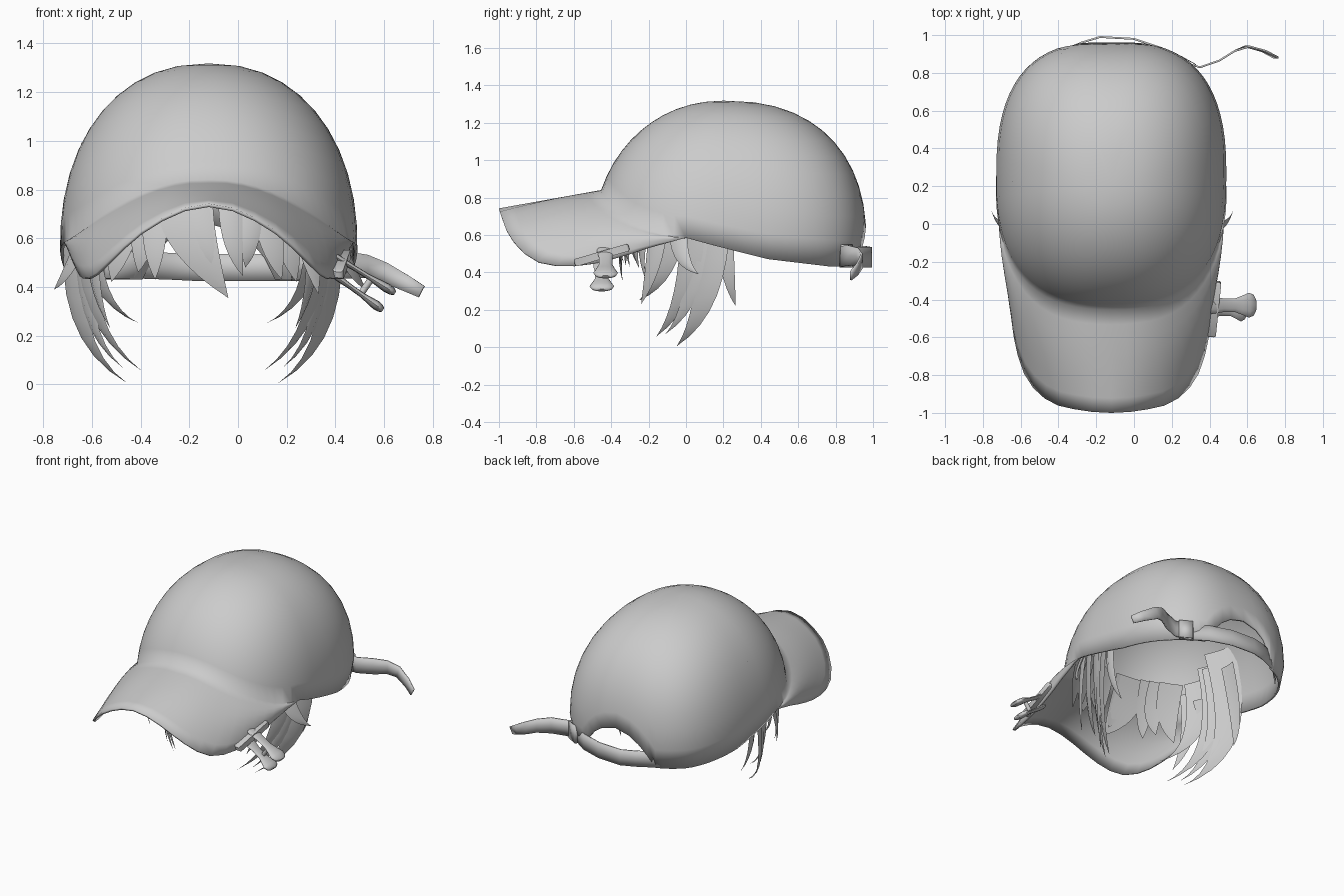
import bpy, bmesh, math
from mathutils import Vector

if "Cube" in bpy.data.objects:
    bpy.data.objects.remove(bpy.data.objects["Cube"])

grey = bpy.data.materials.new("plain grey")
grey.diffuse_color = (0.6, 0.6, 0.6, 1)
grey.use_nodes = True
grey.node_tree.nodes["Principled BSDF"].inputs["Base Color"].default_value = grey.diffuse_color
CX, APEX = -0.12, 1.318


def finish(name, bm, thick=0.0, angle=50):
    bmesh.ops.remove_doubles(bm, verts=bm.verts, dist=0.0005)
    bmesh.ops.recalc_face_normals(bm, faces=bm.faces)
    me = bpy.data.meshes.new(name)
    bm.to_mesh(me)
    bm.free()
    ob = bpy.data.objects.new(name, me)
    bpy.context.collection.objects.link(ob)
    me.materials.append(grey)
    bpy.ops.object.select_all(action='DESELECT')
    ob.select_set(True)
    bpy.context.view_layer.objects.active = ob
    bpy.ops.object.shade_smooth_by_angle(angle=math.radians(angle))
    if thick:
        m = ob.modifiers.new("thickness", 'SOLIDIFY')
        m.thickness, m.offset = thick, -1
    return ob


def skin(bm, rows, closed=False):
    """Join rows of points with quads."""
    vs = [[bm.verts.new(p) for p in r] for r in rows]
    for a, b in zip(vs, vs[1:]):
        n = len(a)
        for i in range(n if closed else n - 1):
            j = (i + 1) % n
            bm.faces.new((a[i], a[j], b[j], b[i]))
    return vs


def along(pts, u):
    """Point at length fraction u of a polyline."""
    pts = [Vector(p) for p in pts]
    lens = [(b - a).length for a, b in zip(pts, pts[1:])]
    d = max(0, min(1, u)) * sum(lens)
    for a, b, l in zip(pts, pts[1:], lens):
        if d <= l + 1e-9:
            return a.lerp(b, d / l)
        d -= l
    return pts[-1]


def interp(table, x):
    for (x0, y0), (x1, y1) in zip(table, table[1:]):
        if x <= x1:
            return y0 + (y1 - y0) * max(0, (x - x0) / (x1 - x0))
    return table[-1][1]


# crown shape: rounded plan, squarer at the back and near the rim
FRONT_N, REAR_N = 2.3, 2.75


def plan(t, f=1.0):
    c, s = math.cos(t), math.sin(t)
    n = 2 + ((REAR_N if s > 0 else FRONT_N) - 2) * min(1, f) ** 1.5
    x = 0.612 * math.copysign(abs(c) ** (2 / n), c)
    y = (0.765 if s > 0 else 0.70) * math.copysign(abs(s) ** (2 / n), s)
    return x, y


def dome(t, z):
    s = (z - 0.55) / (APEX - 0.55)
    n = 2.2 + (0.15 if math.sin(t) > 0 else 0.12) * math.sin(t)
    f = max(0, 1 - s ** n) ** (1 / n) if s > 0 else 1 + 0.2 * s
    x, y = plan(t, f)
    return Vector((CX + x * f, 0.2 + y * f, z))


def rim(t):
    x, y = plan(t)
    y += 0.2
    if y < 0:
        return 0.585 + 0.255 * (y / 0.5) ** 2
    z = interp([(0, .585), (.2, .53), (.45, .47), (.8, .43), (1, .43)], y)
    if y > 0.6 and abs(x) < 0.27:      # half-moon opening at the back
        z += 0.23 * math.cos(math.pi / 2 * x / 0.27) ** 0.6
    return z


# cap: crown and brim in one skin
T0 = math.asin((0.2 / 0.7) ** (FRONT_N / 2))
front = [-math.pi + T0 + (math.pi - 2 * T0) * i / 28 for i in range(29)]
rear = [-T0 + (math.pi + 2 * T0) * i / 40 for i in range(41)]
bm = bmesh.new()
cols = front + rear[1:]
skin(bm, [[dome(t, APEX - (APEX - rim(t)) * (k / 11) ** 1.8) for t in cols]
          for k in range(12)])
edge = [(.592, 0, .585), (.57, -.2, .53), (.55, -.35, .48), (.53, -.5, .445),
        (.51, -.65, .43), (.47, -.78, .45), (.40, -.89, .52), (.31, -.955, .61),
        (.2, -.98, .68), (.1, -.995, .725), (0, -1, .742)]
brim = []
for v in [i / 7 for i in range(8)]:
    row = []
    for i, t in enumerate(front):
        u = 1 - abs(i - 14) / 14
        p = dome(t, rim(t))
        o = along(edge, u)
        o.x = CX + (o.x if i > 14 else -o.x)
        if u > 0:
            p = p.lerp(o, v)
        b = math.sin(math.pi * v) * math.sin(math.pi * u) ** 0.8
        p.x = CX + (p.x - CX) * (1 + 0.05 * b)
        p.z += 0.03 * b
        row.append(p)
    brim.append(row)
skin(bm, brim)
finish("cap", bm, 0.014, 60)

# back strap with loose tail
path = [(-.55, .77, .49), (-.42, .90, .49), (-.28, .965, .485), (-.18, .995, .48),
        (0, .985, .48), (.15, .935, .48), (.26, .86, .48), (.35, .835, .485),
        (.45, .87, .49), (.53, .92, .485), (.6, .945, .46), (.69, .92, .415),
        (.755, .885, .38)]
bm = bmesh.new()
rows = []
for i, p in enumerate(path):
    h = 0.055 if i < 9 else 0.055 - 0.008 * (i - 8)
    lean = 0.012 if i > 9 else 0
    rows.append([Vector(p) + Vector((lean * k, 0, h * k)) for k in (-1, 0, 1)])
skin(bm, rows)
finish("strap", bm, 0.01)

# strap keeper
bm = bmesh.new()
ring = [(.22, .86), (.31, .82), (.33, .845), (.25, .89)]
skin(bm, [[(x, y, z) for x, y in ring] for z in (.425, .55)], True)
finish("strap_keeper", bm, 0.006)


# hair
def strand(name, root, mid, tip, side, w, bulge):
    """Tapered blade; side = width direction, bulge = outward ridge."""
    root, mid, tip = Vector(root), Vector(mid), Vector(tip)
    side, bulge = Vector(side).normalized(), Vector(bulge)
    rows = []
    for i in range(11):
        t = i / 10
        p = root * (1 - t) ** 2 + mid * 2 * t * (1 - t) + tip * t * t
        h = w / 2 * max(0.003, 1 - t ** 2.6)
        b = bulge * (1 - t * t)
        rows.append([p - side * h, p + b, p + side * h, p + b * 0.3])
    bm = bmesh.new()
    skin(bm, rows, True)
    finish(name, bm)


HX = -0.145
locks = [  # distance from hair middle, y, z: root, bend, tip; width
    ((.45, .14, .98), (.66, .20, .22), (.31, -.05, .005), .20),
    ((.46, .03, .92), (.58, .08, .28), (.25, -.16, .055), .16),
    ((.46, .06, .90), (.57, .12, .26), (.33, -.11, .07), .14),
    ((.44, -.07, .84), (.52, -.06, .36), (.26, -.25, .25), .17),
    ((.43, -.14, .78), (.49, -.15, .44), (.38, -.24, .23), .12),
    ((.47, .20, .85), (.58, .20, .42), (.47, .265, .22), .10),
    ((.48, -.04, .70), (.58, -.06, .44), (.64, .07, .39), .11),
]
for s, label in ((1, "right"), (-1, "left")):
    for i, (r, m, t, w) in enumerate(locks):
        mx = HX if i < 6 else -0.115
        pts = [(mx + s * x, y, z) for x, y, z in (r, m, t)]
        turn = 0.15 if i == 5 else 0.55
        strand(f"{label}_side_lock_{i + 1}", *pts, (s * turn, 1, .15), w,
               (s * .018, -.008, 0))

bangs = [  # root x, bend x, tip x, tip z, tip y, width
    (-.46, -.47, -.52, .42, -.22, .16), (-.39, -.38, -.41, .46, -.27, .13),
    (-.33, -.35, -.34, .43, -.32, .12), (-.22, -.24, -.04, .355, -.34, .24),
    (-.17, -.17, -.07, .42, -.34, .13), (-.03, -.04, .02, .445, -.33, .10),
    (.05, .06, .03, .48, -.32, .10), (.12, .12, .18, .43, -.30, .13),
    (.20, .19, .24, .42, -.25, .14), (.27, .28, .33, .37, -.22, .13),
]
for i, (rx, mx, tx, tz, ty, w) in enumerate(bangs):
    back = 0.9 * (rx + 0.1) ** 2
    strand(f"bang_{i + 1}", (rx, -.29 + back, .82), (mx, -.39 + back, .58),
           (tx, ty, tz), (1, (rx + 0.1) * 1.2, 0), w, (0, -.015, 0))


# side clip: bar on the brim edge with two flared charms and a pin
def rod(name, a, b, radii, flat=1.0, n=12, spin=0.0):
    a, b = Vector(a), Vector(b)
    d = (b - a).normalized()
    e = Vector((0, 1, 0)) if abs(d.y) < 0.7 else Vector((1, 0, 0))
    f = d.cross(e).normalized()
    e = f.cross(d)
    bm = bmesh.new()
    vs = skin(bm, [[a.lerp(b, t) + (e * math.cos(k * math.tau / n + spin)
               + f * flat * math.sin(k * math.tau / n + spin)) * r
               for k in range(n)] for t, r in radii], True)
    bm.faces.new(vs[0])
    bm.faces.new(vs[-1])
    finish(name, bm)


rod("clip_bar", (.41, -.595, .45), (.44, -.305, .535),
    [(0, .02), (.03, .032), (.97, .032), (1, .02)], 0.9, 4, math.pi / 4)
charm = [(0, .045), (.12, .045), (.3, .036), (.55, .036), (.7, .05),
         (.85, .066), (.95, .056), (1, .03)]
rod("upper_charm", (.40, -.43, .525), (.645, -.43, .375), charm, 0.3)
rod("lower_charm", (.40, -.45, .445), (.595, -.45, .305), charm, 0.3)
rod("charm_pin", (.50, -.44, .365), (.545, -.44, .43), [(0, .014), (1, .014)], 1, 8)
